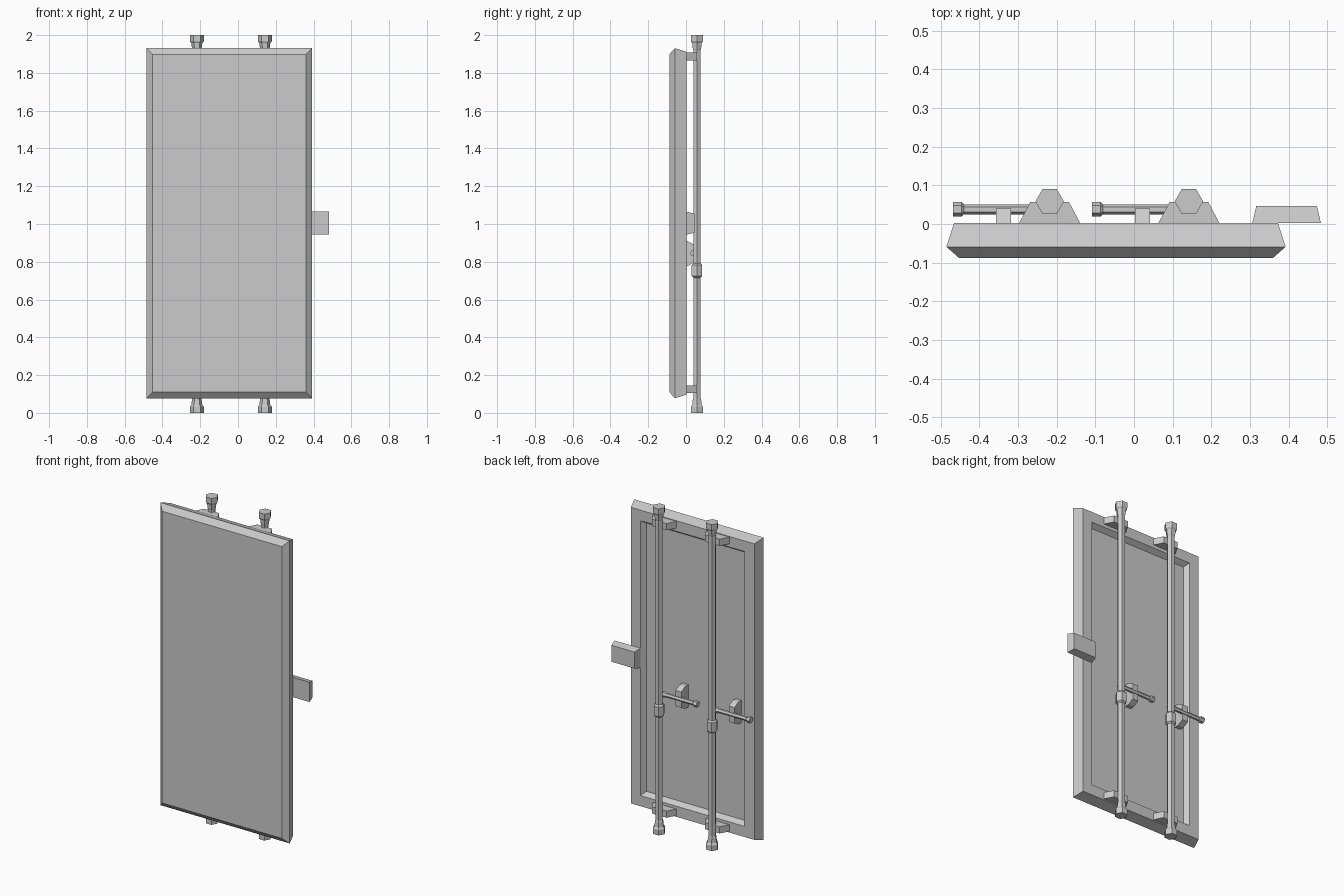
import bpy, bmesh
from math import cos, sin, pi

if "Cube" in bpy.data.objects:
    bpy.data.objects.remove(bpy.data.objects["Cube"])

def loft(name, rings):
    """Skin a list of equal-length point rings and cap both ends."""
    bm = bmesh.new()
    vs = [[bm.verts.new(p) for p in r] for r in rings]
    n = len(vs[0])
    for a, b in zip(vs, vs[1:]):
        for i in range(n):
            j = (i + 1) % n
            bm.faces.new((a[i], a[j], b[j], b[i]))
    bm.faces.new(vs[0][::-1])
    bm.faces.new(vs[-1])
    bmesh.ops.recalc_face_normals(bm, faces=bm.faces)
    me = bpy.data.meshes.new(name)
    bm.to_mesh(me)
    bm.free()
    ob = bpy.data.objects.new(name, me)
    bpy.context.collection.objects.link(ob)
    return ob

def rect(y, x0, x1, z0, z1):
    return [(x0, y, z0), (x1, y, z0), (x1, y, z1), (x0, y, z1)]

def inset(y, box, d):
    x0, x1, z0, z1 = box
    return rect(y, x0 + d, x1 - d, z0 + d, z1 - d)

def hex_ring(r):
    return [(r * cos(i * pi / 3), r * sin(i * pi / 3)) for i in range(6)]

def hex_rod_z(name, x, y, profile):
    return loft(name, [[(x + a, y + b, z) for a, b in hex_ring(r)] for z, r in profile])

def hex_rod_x(name, y, z, profile):
    return loft(name, [[(x, y + a, z + b) for a, b in hex_ring(r)] for x, r in profile])

# Door slab: bevelled front, tapered edge, recessed back panel
door = (-0.485, 0.392, 0.077, 1.931)
loft("door_panel", [inset(-0.088, door, 0.033), inset(-0.059, door, 0),
                    inset(0.003, door, 0.02), inset(0.003, door, 0.085),
                    inset(-0.027, door, 0.105)])

# Latch plate sticking out of the side
latch = (0.306, 0.483, 0.944, 1.065)
loft("latch_plate", [inset(0.003, latch, 0), inset(0.046, latch, 0.01)])

for side, x in (("left", -0.218), ("right", 0.142)):
    # Locking bar with end caps
    r, c = 0.022, 0.037
    hex_rod_z("lock_bar_" + side, x, 0.058,
              [(0, c), (0.033, c), (0.043, 0.029), (0.075, 0.025), (0.08, r),
               (1.92, r), (1.925, 0.025), (1.957, 0.029), (1.967, c), (2.0, c)])
    # Collar in the middle of the bar
    hex_rod_z("bar_collar_" + side, x, 0.058,
              [(0.715, r), (0.724, 0.032), (0.782, 0.032), (0.792, r)])
    # Guide brackets at top and bottom
    for end, z0, z1 in (("bottom", 0.104, 0.145), ("top", 1.866, 1.907)):
        loft("bar_bracket_%s_%s" % (end, side),
             [rect(0.0, x - 0.08, x + 0.08, z0, z1),
              rect(0.057, x - 0.05, x + 0.05, z0, z1)])
    # Handle with knob
    hex_rod_x("handle_" + side, 0.038, 0.845,
              [(x - 0.25, 0.019), (x - 0.228, 0.019), (x - 0.222, 0.013),
               (x - 0.035, 0.013), (x - 0.03, 0.017), (x, 0.017)])
    # Handle rest block
    loft("handle_rest_" + side,
         [rect(-0.028, x - 0.139, x - 0.1, 0.775, 0.912),
          rect(0.003, x - 0.139, x - 0.1, 0.775, 0.912),
          rect(0.04, x - 0.139, x - 0.1, 0.795, 0.892)])
